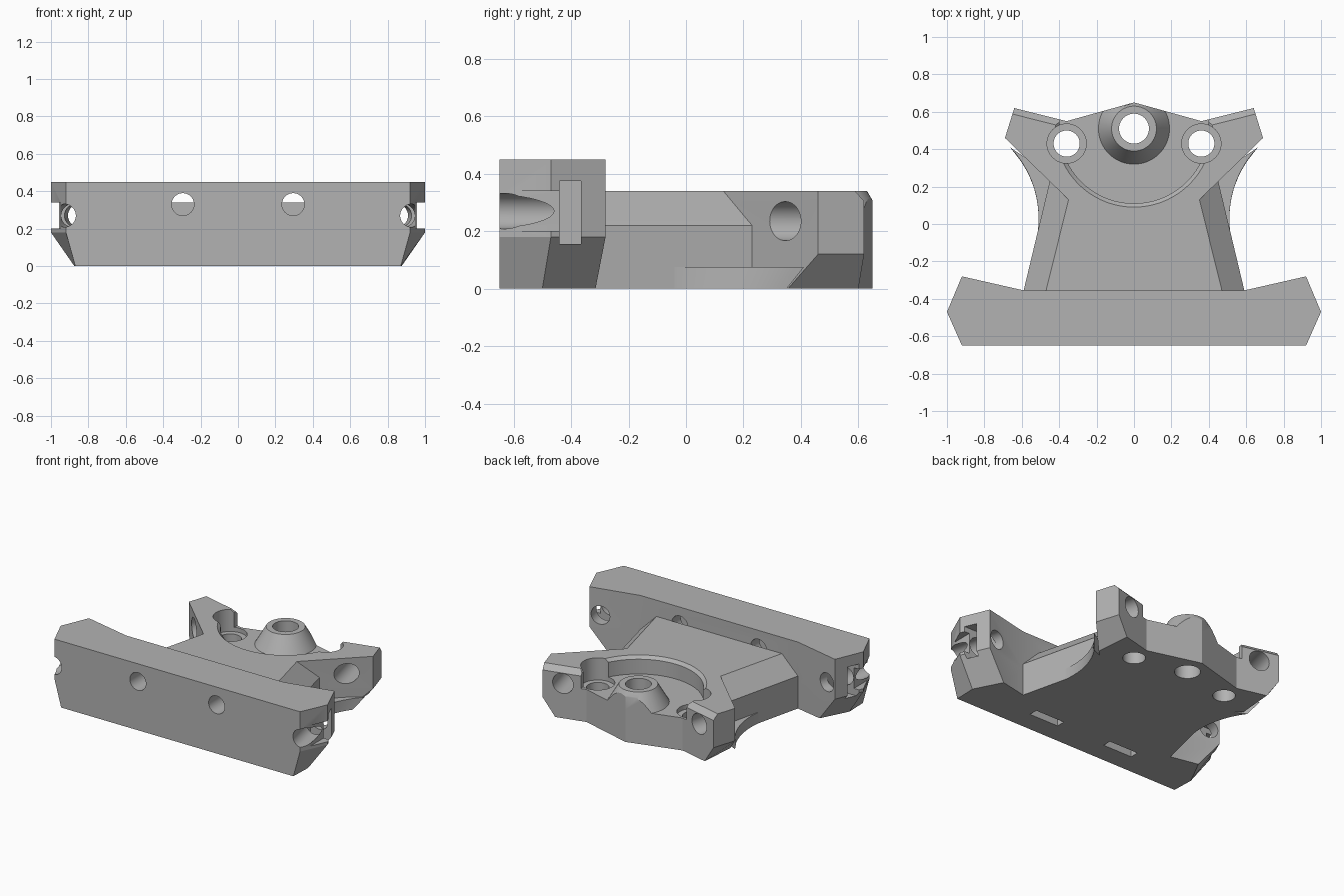
import bpy, bmesh, math
from mathutils import Vector, Matrix

default = bpy.data.objects.get("Cube")
if default:
    bpy.data.objects.remove(default)

GREY = (0.45, 0.45, 0.45, 1)
grey = bpy.data.materials.new("plain grey")
grey.use_nodes = True
grey.diffuse_color = GREY
grey.node_tree.nodes["Principled BSDF"].inputs["Base Color"].default_value = GREY


def add_object(name, bm):
    bmesh.ops.recalc_face_normals(bm, faces=bm.faces)
    mesh = bpy.data.meshes.new(name)
    bm.to_mesh(mesh)
    bm.free()
    mesh.materials.append(grey)
    obj = bpy.data.objects.new(name, mesh)
    bpy.context.collection.objects.link(obj)
    return obj


def mirrored(points):
    """Complete a right-hand outline with its left half."""
    return points + [(-x, y) for x, y in reversed(points) if x != 0]


def loft(name, levels):
    """Stack matching outlines, given as (height, outline), into a solid."""
    bm = bmesh.new()
    rings = [[bm.verts.new((x, y, z)) for x, y in pts] for z, pts in levels]
    n = len(rings[0])
    for low, high in zip(rings, rings[1:]):
        for i in range(n):
            j = (i + 1) % n
            bm.faces.new((low[i], low[j], high[j], high[i]))
    bm.faces.new(rings[0][::-1])
    bm.faces.new(rings[-1])
    return add_object(name, bm)


def cylinder(center, direction, radius, length):
    bm = bmesh.new()
    turn = Vector(direction).to_track_quat('Z', 'Y').to_matrix().to_4x4()
    bmesh.ops.create_cone(bm, cap_ends=True, segments=40, radius1=radius, radius2=radius,
                          depth=length, matrix=Matrix.Translation(center) @ turn)
    return add_object("cutter", bm)


def box(low, high):
    lo, hi = Vector(low), Vector(high)
    bm = bmesh.new()
    bmesh.ops.create_cube(bm, size=1, matrix=Matrix.Translation((lo + hi) / 2)
                          @ Matrix.Diagonal((*[abs(v) for v in hi - lo], 1)))
    return add_object("cutter", bm)


def ring(profile, center_y, steps=72):
    """Spin a closed (radius, height) profile around a vertical axis."""
    bm = bmesh.new()
    loops = []
    for k in range(steps):
        a = math.tau * k / steps
        loops.append([bm.verts.new((r * math.cos(a), center_y + r * math.sin(a), z))
                      for r, z in profile])
    n = len(profile)
    for k in range(steps):
        a, b = loops[k], loops[(k + 1) % steps]
        for i in range(n):
            j = (i + 1) % n
            bm.faces.new((a[i], b[i], b[j], a[j]))
    return add_object("cutter", bm)


def cut(obj, cutters):
    for c in cutters:
        c.hide_render = True
        mod = obj.modifiers.new("cut", 'BOOLEAN')
        mod.operation, mod.solver, mod.object = 'DIFFERENCE', 'EXACT', c
    graph = bpy.context.evaluated_depsgraph_get()
    mesh = bpy.data.meshes.new_from_object(obj.evaluated_get(graph))
    obj.modifiers.clear()
    obj.data = mesh
    for c in cutters:
        bpy.data.objects.remove(c)


# Front bar with swept-back ends and chamfered underside
full = mirrored([(0.92, -0.65), (1, -0.47), (0.92, -0.28), (0.59, -0.355)])
foot = mirrored([(0.87, -0.65), (0.875, -0.5), (0.78, -0.315), (0.59, -0.355)])
bar = loft("front_bar", [(0, foot), (0.18, full), (0.45, full)])
cutters = []
for s in (1, -1):
    # long screw holes, vertical nut slots, end screw holes and end nut pockets
    cutters += [
        cylinder((s * 0.295, -0.5, 0.33), (0, 1, 0), 0.06, 0.4),
        box((s * 0.295 - 0.11, -0.51, -0.1), (s * 0.295 + 0.11, -0.45, 0.4)),
        cylinder((s * 0.89, -0.475, 0.27), (s * 0.225, -0.97, 0), 0.062, 0.6),
        box((s * 0.95, -0.7, 0.2), (s * 1.1, -0.43, 0.34)),
        box((s * 0.8, -0.44, 0.155), (s * 1.1, -0.365, 0.375)),
    ]
cut(bar, cutters)


# Waisted body with two rear arms
def body_outline(waist, corner, tip, back, notch):
    return mirrored([waist, corner, tip, back, notch, (0, 0.65)])


wide, tip, back, notch = ((0.59, -0.355), (0.45, 0.23)), (0.69, 0.46), (0.64, 0.62), (0.36, 0.55)
body = loft("body", [
    (0, body_outline(*wide, (0.58, 0.355), (0.56, 0.60), notch)),
    (0.12, body_outline(*wide, tip, back, notch)),
    (0.22, body_outline(*wide, tip, back, notch)),
    (0.305, body_outline((0.505, -0.355), (0.379, 0.159), tip, back, notch)),
    (0.34, body_outline((0.47, -0.355), (0.35, 0.13), tip, (0.65, 0.588), (0.36, 0.515))),
])
# round pocket around a conical boss
cutters = [
    ring([(0.12, 0.4), (0.12, 0.34), (0.19, 0.22), (0.40, 0.22),
          (0.40, 0.32), (0.42, 0.34), (0.42, 0.4)], 0.51),
    cylinder((0, 0.51, 0.2), (0, 0, 1), 0.08, 0.8),
]
for s in (1, -1):
    # vertical holes with counterbores, and slanted holes through the arms
    cutters += [
        cylinder((s * 0.36, 0.43, 0.2), (0, 0, 1), 0.07, 0.8),
        cylinder((s * 0.36, 0.43, 0.4), (0, 0, 1), 0.105, 0.42),
        cylinder((s * 0.54, 0.47, 0.235), (s * -0.24, 0.97, 0), 0.068, 0.6),
    ]
cut(body, cutters)


# Thin curved webs between the waist and the arms
def web_outline(s, end):
    pts = [(s * 0.5, -0.06)]
    for i in range(17):
        y = -0.06 + (end + 0.06) * i / 16
        pts.append((s * (1.06 - math.sqrt(0.55 ** 2 - (y - 0.03) ** 2)), y))
    return pts + [(s * 0.5, 0.3), (s * 0.44, 0.22)]


webs = [loft(side + "_web", [(0, web_outline(s, 0.35)), (0.075, web_outline(s, 0.41))])
        for side, s in (("left", 1), ("right", -1))]

# Smooth the round surfaces, keep the edges sharp
for obj in [bar, body] + webs:
    bpy.ops.object.select_all(action='DESELECT')
    obj.select_set(True)
    bpy.context.view_layer.objects.active = obj
    bpy.ops.object.shade_smooth_by_angle(angle=math.radians(25))
